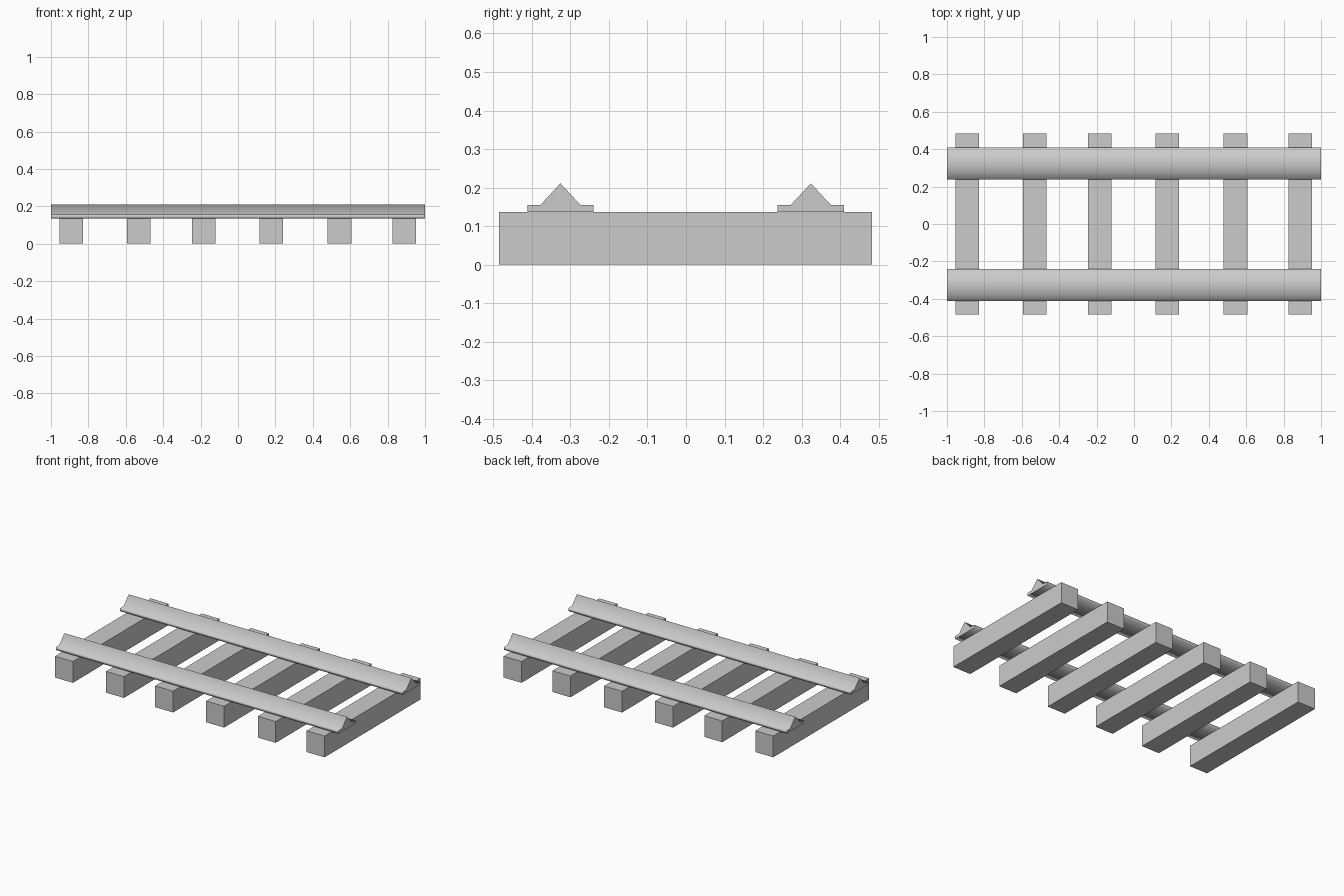
import bpy, bmesh

if "Cube" in bpy.data.objects:
    bpy.data.objects.remove(bpy.data.objects["Cube"])

TIE_TOP = 0.136


def finish(name, bm):
    bmesh.ops.recalc_face_normals(bm, faces=bm.faces)
    mesh = bpy.data.meshes.new(name)
    bm.to_mesh(mesh)
    bm.free()
    obj = bpy.data.objects.new(name, mesh)
    bpy.context.collection.objects.link(obj)
    return obj


def tie(name, x):
    bm = bmesh.new()
    bmesh.ops.create_cube(bm, size=1)
    bmesh.ops.scale(bm, vec=(0.127, 0.968, TIE_TOP), verts=bm.verts)
    bmesh.ops.translate(bm, vec=(x, -0.001, TIE_TOP / 2), verts=bm.verts)
    return finish(name, bm)


def rail(name, y):
    # flat foot with a triangular head, extruded along x
    half = [(0.086, TIE_TOP), (0.086, 0.155), (0.052, 0.155)]
    profile = half + [(0, 0.211)] + [(-a, z) for a, z in reversed(half)]
    bm = bmesh.new()
    face = bm.faces.new([bm.verts.new((-1, y + a, z)) for a, z in profile])
    ext = bmesh.ops.extrude_face_region(bm, geom=[face], use_keep_orig=True)
    moved = [v for v in ext["geom"] if isinstance(v, bmesh.types.BMVert)]
    bmesh.ops.translate(bm, vec=(2, 0, 0), verts=moved)
    # smooth along the length, crisp flat ends
    for f in bm.faces:
        f.smooth = len(f.verts) == 4
    for e in bm.edges:
        e.smooth = abs(e.verts[0].co.x - e.verts[1].co.x) > 1
    return finish(name, bm)


# Cross ties
for i, x in enumerate((-0.892, -0.531, -0.183, 0.178, 0.543, 0.889)):
    tie(f"tie_{i + 1}", x)

# Rails
rail("rail_front", -0.326)
rail("rail_back", 0.324)
